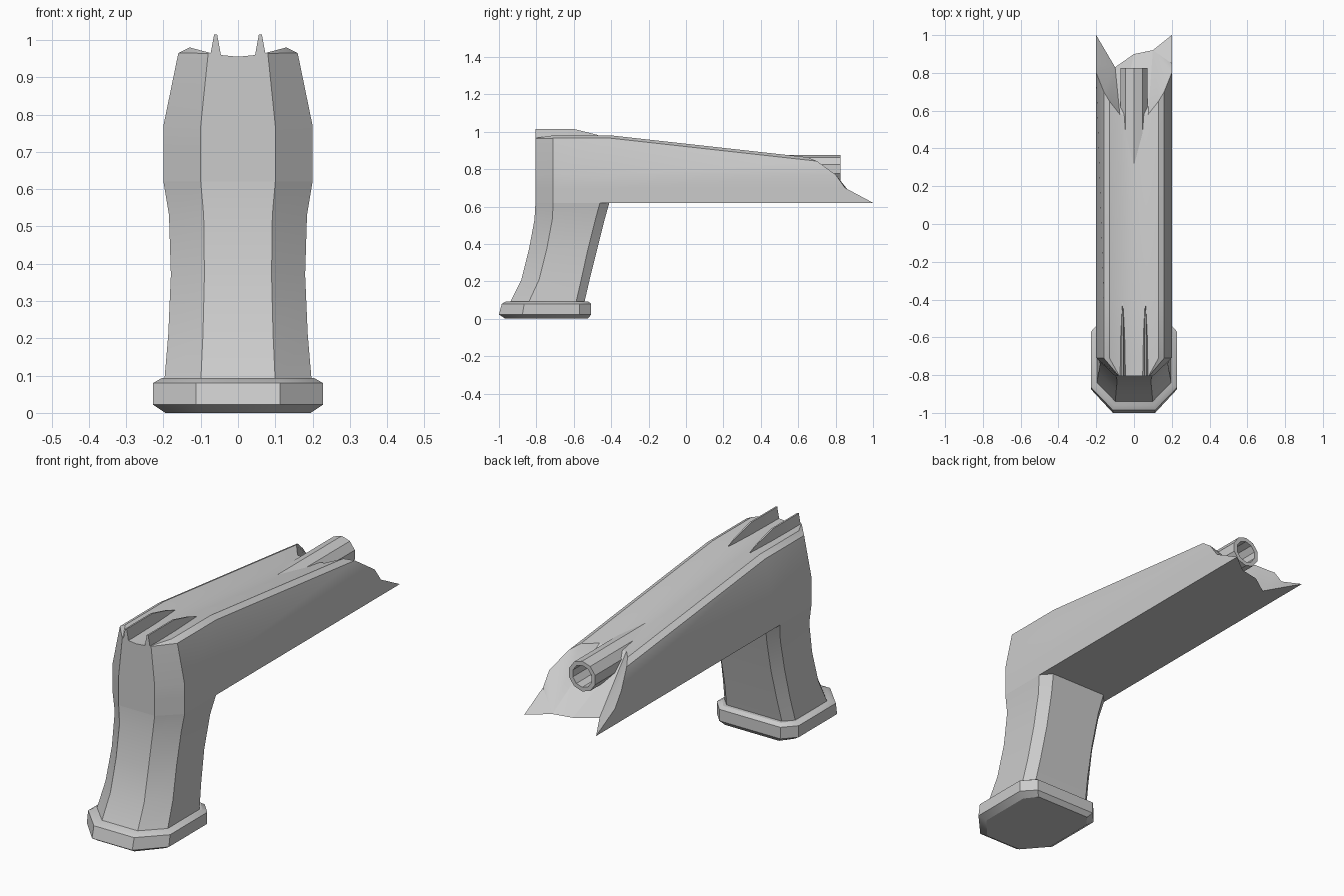
import bpy, bmesh, math

if "Cube" in bpy.data.objects:
    bpy.data.objects.remove(bpy.data.objects["Cube"])


def finish(name, bm, angle=28):
    bmesh.ops.recalc_face_normals(bm, faces=bm.faces)
    me = bpy.data.meshes.new(name)
    bm.to_mesh(me)
    bm.free()
    ob = bpy.data.objects.new(name, me)
    bpy.context.collection.objects.link(ob)
    bpy.ops.object.select_all(action='DESELECT')
    ob.select_set(True)
    bpy.context.view_layer.objects.active = ob
    bpy.ops.object.shade_smooth_by_angle(angle=math.radians(angle))
    return ob


def loft(rings, cap_start=True, cap_end=True):
    bm = bmesh.new()
    vs = [[bm.verts.new(p) for p in r] for r in rings]
    n = len(vs[0])
    for a, b in zip(vs, vs[1:]):
        for i in range(n):
            j = (i + 1) % n
            bm.faces.new((a[i], a[j], b[j], b[i]))
    if cap_start:
        bm.faces.new(vs[0])
    if cap_end:
        bm.faces.new(vs[-1])
    return bm, vs


def octagon(z, rear, rear_side, front_side, front, xr, xs, xf):
    half = [(xr, rear), (xs, rear_side), (xs, front_side), (xf, front)]
    return [(x, y, z) for x, y in half] + [(-x, y, z) for x, y in reversed(half)]


# Upper body: half section runs bottom centre -> side -> dished top centre
half = [(0, .62), (.1, .62), (.2, .62), (.2, .70), (.2, .77),
        (.16, .965), (.13, .98), (.075, .962), (0, .955)]
rear = [(0, .62), (.05, .62), (.1, .62), (.1, .70), (.1, .77),
        (.08, .964), (.077, .966), (.07, .962), (0, .955)]
right_y = [.90, .92, 1.0, .85, .80, .70, .65, .58, .58]
left_y = [.90, .83, 1.0, .85, .80, .70, .65, .58, .58]


def section(pts, yr, yl):
    def point(i, s, ys):
        x, z = pts[i]
        drop = max(0, ys[i] + .4) / 9 if i > 4 else 0
        return (s * x, ys[i], z - drop)
    return ([point(i, 1, yr) for i in range(9)] +
            [point(i, -1, yl) for i in range(7, 0, -1)])


flat = lambda y: [y] * 9
bm, vs = loft([section(rear, flat(-.805), flat(-.805)),
               section(half, flat(-.71), flat(-.71)),
               section(half, flat(-.4), flat(-.4)),
               section(half, right_y, left_y)], cap_end=False)
# Scooped muzzle face, fanned from the lower edge on each side
f = vs[-1]
for s in (1, -1):
    g = lambda i: f[(s * i) % 16]
    for i in range(2, 7):
        bm.faces.new((g(1), g(i), g(i + 1)))
    bm.faces.new((g(0), g(1), g(7)))
    bm.faces.new((g(0), g(7), g(8)))
finish("upper_body", bm)

# Barrel tube, sunk into the sloping top
def circle(r, y, n=10):
    return [(r * math.sin(2 * math.pi * i / n), y,
             .80 + r * math.cos(2 * math.pi * i / n)) for i in range(n)]


bm, _ = loft([circle(.076, .32), circle(.076, .825),
              circle(.055, .825), circle(.055, .55)])
finish("barrel", bm)

# Rear sight fins
for s, name in ((1, "right_sight_fin"), (-1, "left_sight_fin")):
    rings = []
    for y, w, t, z in ((-.805, .016, .004, 1.015), (-.6, .012, .004, 1.015),
                       (-.48, .006, .003, .985), (-.40, .001, .0005, .955)):
        rings.append([(s * .06 - w, y, .95), (s * .06 + w, y, .95),
                      (s * .06 + t, y, z), (s * .06 - t, y, z)])
    bm, _ = loft(rings)
    finish(name, bm)

# Grip
bm, _ = loft([
    octagon(.08, -.945, -.845, -.59, -.545, .10, .198, .155),
    octagon(.21, -.88, -.785, -.56, -.515, .094, .187, .145),
    octagon(.37, -.84, -.745, -.525, -.475, .09, .18, .14),
    octagon(.53, -.81, -.715, -.485, -.435, .092, .185, .145),
    octagon(.62, -.805, -.71, -.46, -.41, .10, .20, .155)], cap_end=False)
finish("grip", bm)

# Base plate
bm, _ = loft([
    octagon(.0, -.965, -.855, -.585, -.525, .10, .195, .15),
    octagon(.022, -1.0, -.875, -.57, -.507, .112, .228, .17),
    octagon(.08, -.985, -.865, -.57, -.507, .112, .228, .17),
    octagon(.093, -.96, -.85, -.58, -.525, .105, .205, .16)])
finish("base_plate", bm)
